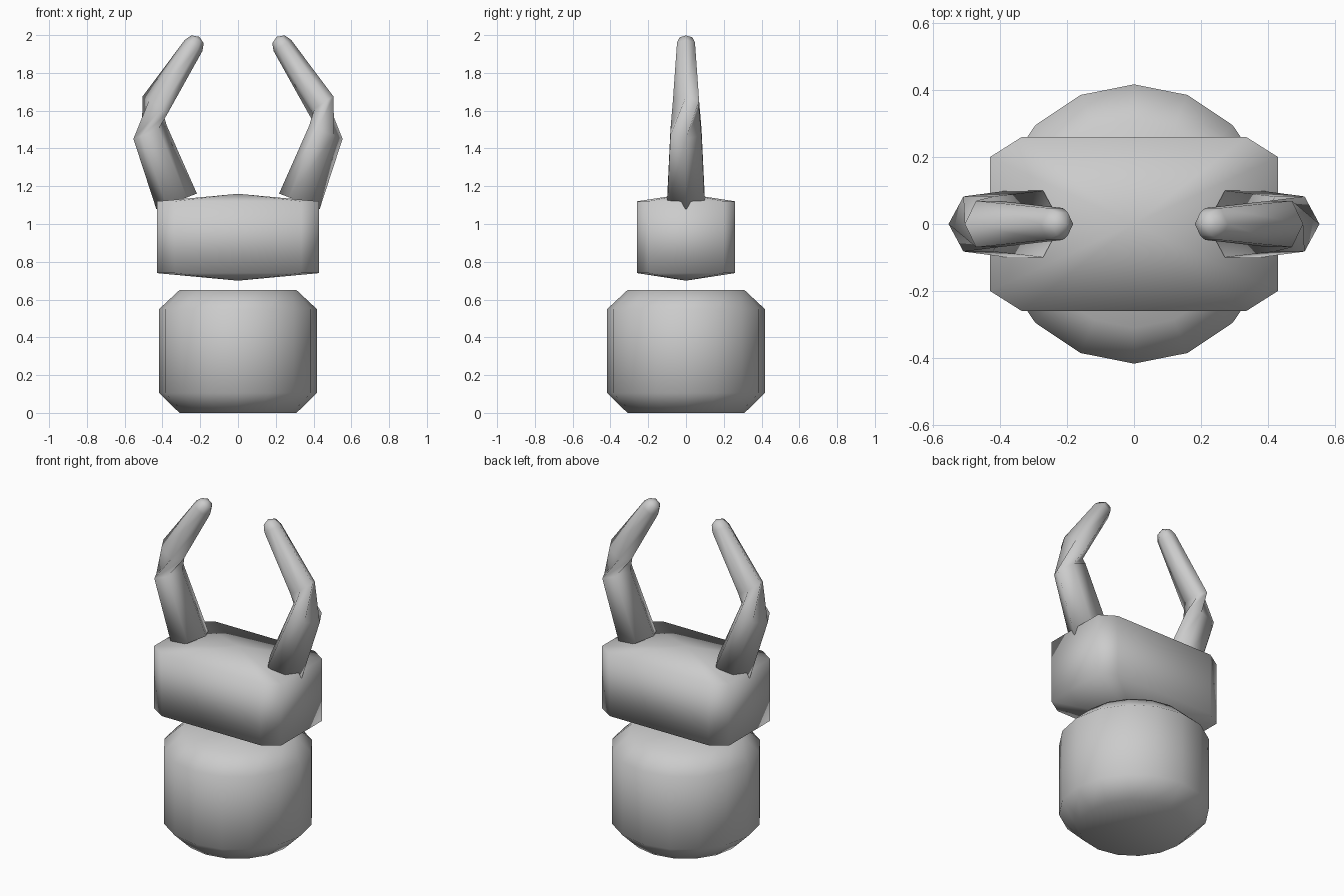
import bpy, bmesh, math
from mathutils import Vector

cube = bpy.data.objects.get("Cube")
if cube:
    bpy.data.objects.remove(cube, do_unlink=True)

grey = bpy.data.materials.new("plain_grey")
grey.use_nodes = True
grey.diffuse_color = (0.6, 0.6, 0.6, 1)
grey.node_tree.nodes["Principled BSDF"].inputs["Base Color"].default_value = (0.6, 0.6, 0.6, 1)


def loft(name, rings, bottom, top, twists=()):
    """Skin a stack of point rings; close both ends with fans to a pole."""
    bm = bmesh.new()
    loops = [[bm.verts.new(p) for p in ring] for ring in rings]
    n = len(loops[0])
    shift = 0
    for k in range(len(loops) - 1):
        shift = twists[k] if k < len(twists) else 0
        a, b = loops[k], loops[k + 1]
        for i in range(n):
            j = (i + 1) % n
            bm.faces.new((a[i], a[j], b[(j + shift) % n], b[(i + shift) % n]))
    for pole, loop in ((bottom, loops[0]), (top, loops[-1])):
        v = bm.verts.new(pole)
        for i in range(n):
            bm.faces.new((loop[i], loop[(i + 1) % n], v))
    bmesh.ops.recalc_face_normals(bm, faces=bm.faces)
    mesh = bpy.data.meshes.new(name)
    bm.to_mesh(mesh)
    bm.free()
    mesh.shade_smooth()
    mesh.materials.append(grey)
    obj = bpy.data.objects.new(name, mesh)
    bpy.context.collection.objects.link(obj)
    return obj


def ring(center, direction, radius, sides):
    """Regular polygon perpendicular to a direction in the xz plane."""
    v = Vector((0, 1, 0))
    u = v.cross(direction.normalized())
    angles = [math.tau * i / sides for i in range(sides)]
    return [center + radius * (u * math.cos(a) + v * math.sin(a)) for a in angles]


# Base: chamfered drum
up = Vector((0, 0, 1))
profile = [(0.31, 0), (0.417, 0.105), (0.417, 0.55), (0.31, 0.65)]
loft("base_drum", [ring(up * z, up, r, 16) for r, z in profile], (0, 0, 0), (0, 0, 0.65))

# Floating body: long block with cut corners and shallow peaked ends
corner = [(0.43, 0.2), (0.335, 0.26)]
outline = (corner + [(-x, y) for x, y in reversed(corner)]
           + [(-x, -y) for x, y in corner] + [(x, -y) for x, y in reversed(corner)])
loft("body_block", [[(x, y, z) for x, y in outline] for z in (0.74, 1.12)],
     (0, 0, 0.70), (0, 0, 1.16))

# Arms: tapered six-sided limbs with a twisted elbow and a domed tip
shoulder, elbow_low = Vector((0.325, 0, 1.12)), Vector((0.465, 0, 1.485))
elbow_high, tip = Vector((0.438, 0, 1.632)), Vector((0.235, 0, 1.945))
lower, upper = elbow_low - shoulder, tip - elbow_high
dome = upper.normalized() * 0.055
for name, turn in (("left_arm", 0), ("right_arm", math.pi)):
    rings = [ring(shoulder, lower, 0.115, 6), ring(elbow_low, lower, 0.095, 6),
             ring(elbow_high, upper, 0.08, 6), ring(tip, upper, 0.055, 6),
             ring(tip + dome * 0.7, upper, 0.039, 6)]
    arm = loft(name, rings, shoulder, tip + dome, twists=(0, 2))
    arm.rotation_euler.z = turn
